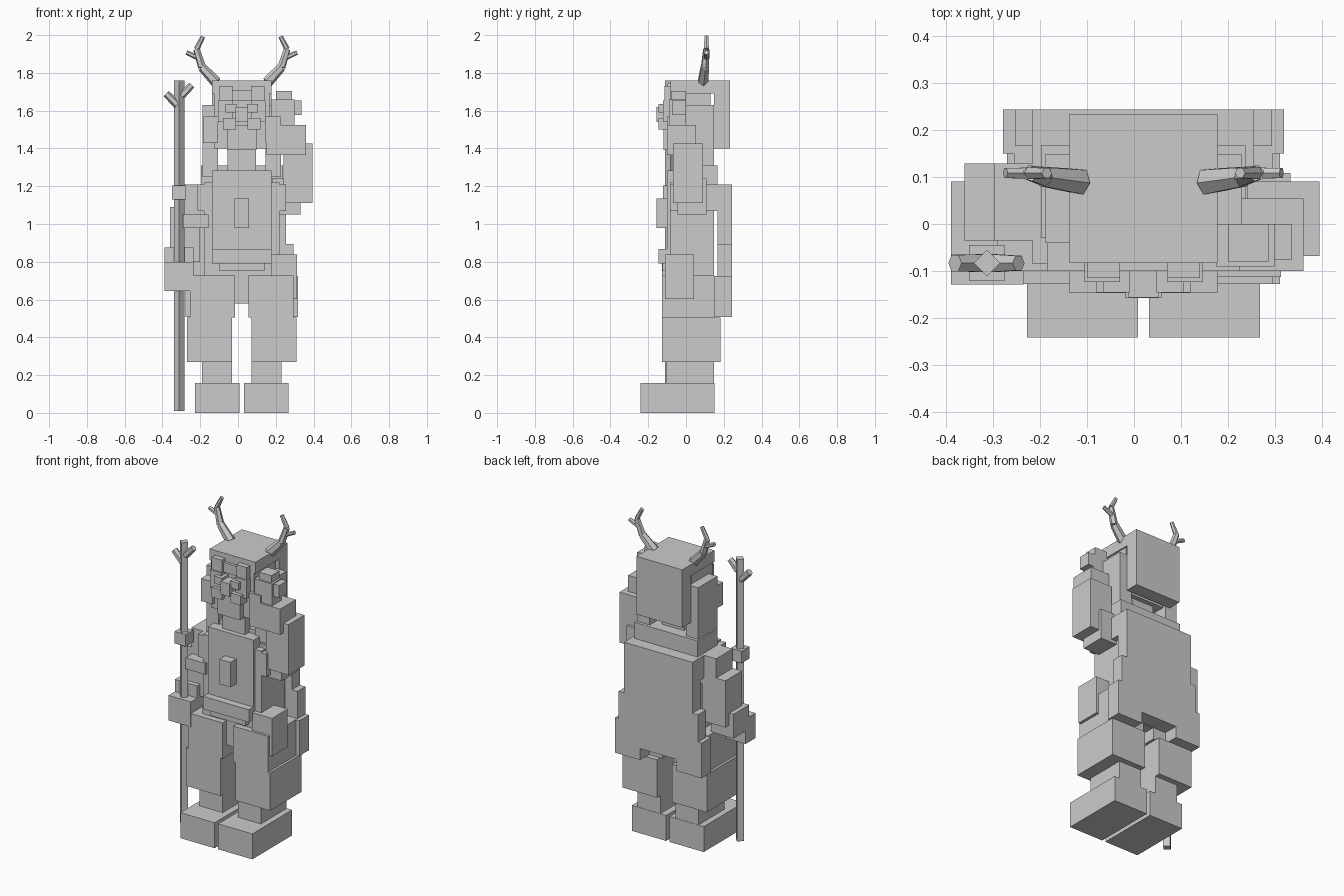
import bpy
from math import pi
from mathutils import Vector

CX = 0.02  # body symmetry plane


def box(name, x0, x1, y0, y1, z0, z1):
    x, y, z = (x0, x1), (y0, y1), (z0, z1)
    v = [(a, b, c) for c in z for b in y for a in x]
    f = [(0, 2, 3, 1), (4, 5, 7, 6), (0, 1, 5, 4), (2, 6, 7, 3), (0, 4, 6, 2), (1, 3, 7, 5)]
    me = bpy.data.meshes.new(name)
    me.from_pydata(v, [], f)
    ob = bpy.data.objects.new(name, me)
    bpy.context.collection.objects.link(ob)
    return ob


def mid(name, half, y0, y1, z0, z1):
    return box(name, CX - half, CX + half, y0, y1, z0, z1)


def pair(name, a, b, y0, y1, z0, z1):
    # a, b are distances from the symmetry plane
    box("left_" + name, CX + a, CX + b, y0, y1, z0, z1)
    box("right_" + name, CX - b, CX - a, y0, y1, z0, z1)


def rod(name, p, q, r0, r1, sides=4):
    p, q = Vector(p), Vector(q)
    d = q - p
    bpy.ops.mesh.primitive_cone_add(vertices=sides, radius1=r0, radius2=r1, depth=d.length,
                                    location=(p + q) / 2, rotation=d.to_track_quat('Z', 'Y').to_euler())
    bpy.context.object.name = name


# feet, legs and robe skirts
pair("foot", 0.012, 0.247, -0.241, 0.15, 0, 0.158)
pair("shin", 0.052, 0.21, -0.105, 0.148, 0.158, 0.3)
pair("lower_trouser", 0.052, 0.29, -0.127, 0.182, 0.27, 0.505)
pair("upper_trouser", 0.036, 0.275, -0.127, 0.15, 0.505, 0.728)
mid("pelvis", 0.2, -0.09, 0.147, 0.578, 0.78)

# torso
mid("torso", 0.2, -0.085, 0.147, 0.75, 1.22)
mid("chest_plate", 0.157, -0.1, 0.0, 0.79, 1.283)
mid("shoulders", 0.235, -0.085, 0.168, 1.07, 1.21)
mid("collar", 0.217, -0.03, 0.168, 1.2, 1.31)
mid("emblem", 0.038, -0.157, -0.09, 0.98, 1.135)
mid("belt", 0.157, -0.146, -0.05, 0.79, 0.868)
mid("belt_flap", 0.12, -0.125, -0.05, 0.75, 0.79)
mid("neck", 0.076, -0.07, 0.1, 1.26, 1.42)

# cape, widening downwards, with a notch in the hem
mid("cape_top", 0.235, 0.166, 0.243, 0.895, 1.21)
mid("cape_middle", 0.273, 0.166, 0.243, 0.725, 0.895)
mid("cape_bottom", 0.298, 0.15, 0.243, 0.578, 0.725)
pair("cape_hem", 0.125, 0.298, 0.15, 0.243, 0.507, 0.578)

# head and hair
mid("face", 0.148, -0.083, 0.13, 1.4, 1.69)
mid("hair_cap", 0.157, -0.083, 0.233, 1.69, 1.76)
mid("back_hair", 0.157, 0.148, 0.233, 1.4, 1.69)
pair("side_hair", 0.125, 0.208, -0.04, 0.149, 1.25, 1.63)
pair("front_lock", 0.125, 0.205, -0.1, -0.02, 1.43, 1.57)

# face features
pair("fringe", 0.05, 0.12, -0.115, -0.08, 1.65, 1.73)
mid("brow_centre", 0.052, -0.1, -0.08, 1.65, 1.71)
pair("brow", 0.028, 0.085, -0.145, -0.08, 1.59, 1.635)
pair("cheek", 0.05, 0.125, -0.123, -0.08, 1.54, 1.655)
mid("nose", 0.032, -0.156, -0.08, 1.54, 1.62)
pair("moustache", 0.03, 0.1, -0.145, -0.08, 1.5, 1.56)
mid("beard", 0.077, -0.12, -0.07, 1.393, 1.525)

# raised arm on the +x side
box("raised_upper_arm", 0.18, 0.332, -0.045, 0.108, 1.05, 1.24)
box("raised_forearm", 0.24, 0.394, -0.068, 0.09, 1.112, 1.425)
box("raised_cuff", 0.15, 0.36, -0.1, 0.054, 1.365, 1.525)
box("raised_palm", 0.175, 0.298, -0.09, 0.0, 1.525, 1.66)
box("raised_fingers", 0.2, 0.285, -0.08, 0.0, 1.62, 1.705)
box("raised_thumb", 0.25, 0.335, -0.075, 0.0, 1.577, 1.655)

# pouch at the hip
box("hip_pouch", 0.175, 0.312, -0.112, 0.042, 0.602, 0.838)

# lowered arm on the -x side
box("lower_upper_arm", -0.296, -0.14, -0.035, 0.128, 1.03, 1.21)
box("lower_forearm", -0.36, -0.2, -0.035, 0.128, 0.8, 1.09)
box("forearm_wrap", -0.29, -0.155, -0.1, 0.02, 0.98, 1.05)
box("lower_cuff", -0.388, -0.235, -0.065, 0.09, 0.725, 0.875)
box("lower_hand", -0.388, -0.235, -0.128, -0.03, 0.645, 0.8)

# staff with twigs and ring
S = (-0.312, -0.083)
rod("staff", (*S, 0.01), (*S, 1.76), 0.028, 0.028)
box("staff_ring", -0.35, -0.275, -0.121, -0.045, 1.13, 1.205)
rod("staff_twig_a", (-0.32, S[1], 1.63), (-0.38, S[1], 1.69), 0.022, 0.02, 6)
rod("staff_twig_b", (-0.3, S[1], 1.68), (-0.245, S[1], 1.735), 0.022, 0.018, 6)

# antlers
path = [(0.135, 0.09, 1.75), (0.21, 0.1, 1.83), (0.24, 0.108, 1.925), (0.205, 0.108, 1.993)]
for s, side in ((1, "left"), (-1, "right")):
    pts = [(CX + s * x, y, z) for x, y, z in path]
    for i, r in enumerate((0.03, 0.022, 0.015)):
        rod(f"{side}_antler_{i}", pts[i], pts[i + 1], r, r * 0.8, 6)
    rod(side + "_antler_tine", (CX + s * 0.232, 0.108, 1.88), (CX + s * 0.293, 0.108, 1.908), 0.014, 0.012, 6)
